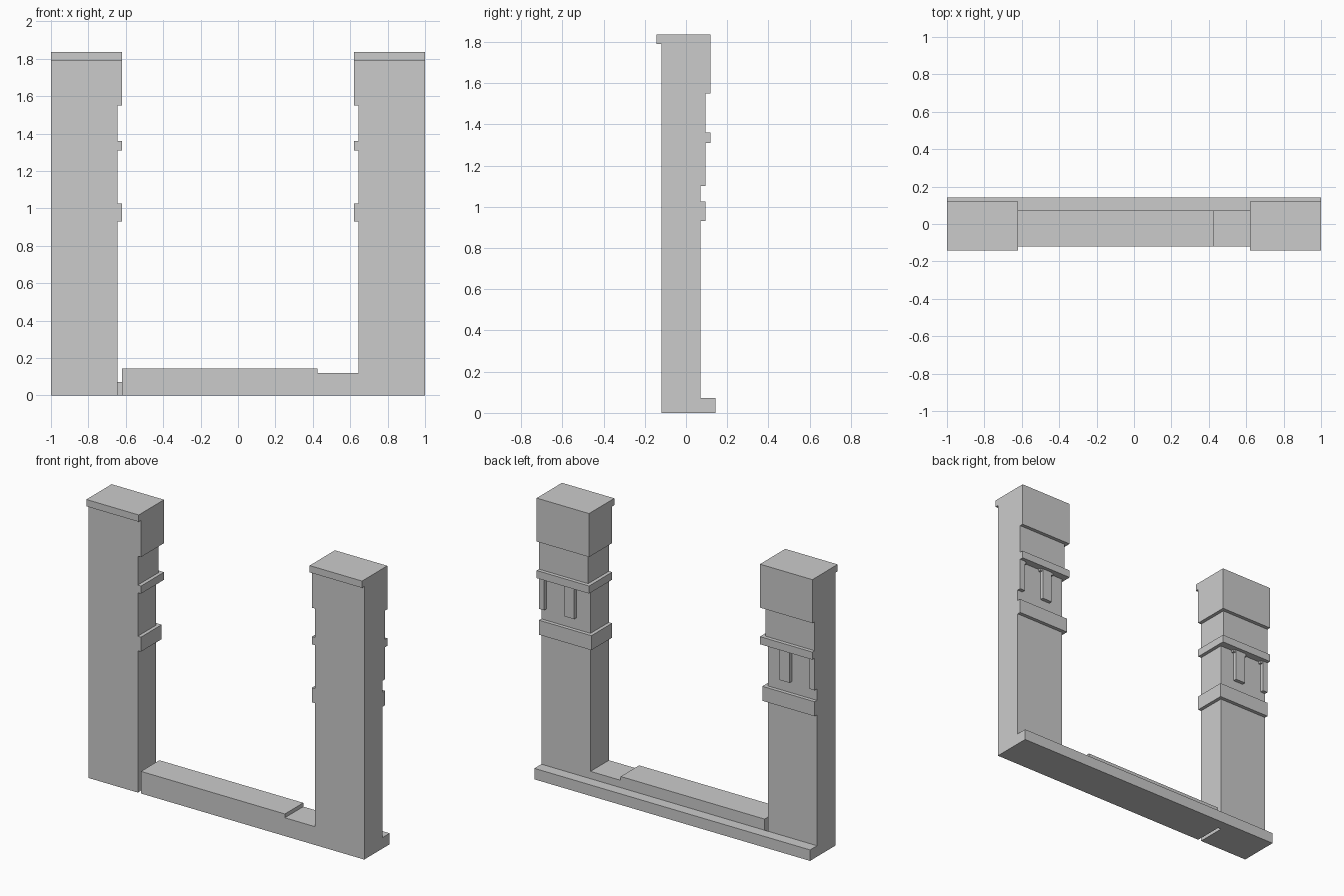
import bpy, bmesh

if "Cube" in bpy.data.objects:
    bpy.data.objects.remove(bpy.data.objects["Cube"])

INNER, LIP = 0.643, 0.62          # recessed and projecting inner faces of a tower
FRONT, CAP_FRONT = -0.12, -0.143
BACKS = (0.071, 0.095, 0.119)     # three depths of the back face


def finish(bm, name, mirror=False):
    bmesh.ops.remove_doubles(bm, verts=bm.verts, dist=1e-5)
    bmesh.ops.dissolve_degenerate(bm, edges=bm.edges, dist=1e-5)
    bmesh.ops.recalc_face_normals(bm, faces=bm.faces)
    me = bpy.data.meshes.new(name)
    bm.to_mesh(me)
    bm.free()
    ob = bpy.data.objects.new(name, me)
    bpy.context.collection.objects.link(ob)
    if mirror:
        ob.modifiers.new("Mirror", 'MIRROR').use_mirror_merge = False
    return ob


def extrude_profile(name, pts, y0, y1):
    """Closed x-z outline extruded along y."""
    bm = bmesh.new()
    face = bm.faces.new([bm.verts.new((x, y0, z)) for x, z in pts])
    ext = bmesh.ops.extrude_face_region(bm, geom=[face])["geom"]
    verts = [v for v in ext if isinstance(v, bmesh.types.BMVert)]
    bmesh.ops.translate(bm, verts=verts, vec=(0, y1 - y0, 0))
    return finish(bm, name)


def add_box(bm, x0, x1, y0, y1, z0, z1):
    vs = bmesh.ops.create_cube(bm, size=1)["verts"]
    for v in vs:
        v.co = (x1 if v.co.x > 0 else x0, y1 if v.co.y > 0 else y0,
                z1 if v.co.z > 0 else z0)


# Towers: stacked sections (bottom, top, inner x, front y, back y)
b0, b1, b2 = BACKS
sections = [
    (0.00, 0.93, INNER, FRONT, b0),      # shaft
    (0.93, 1.025, LIP, FRONT, b1),       # lower band
    (1.025, 1.31, INNER, FRONT, b0),     # recessed panel
    (1.31, 1.36, LIP, FRONT, b2),        # upper band
    (1.36, 1.55, INNER, FRONT, b1),      # neck
    (1.55, 1.79, LIP, FRONT, b2),        # head
    (1.79, 1.835, LIP, CAP_FRONT, b2),   # cap lip
]
bm = bmesh.new()
rings = []
for z0, z1, xi, yf, yb in sections:
    for z in (z0, z1):
        rings.append([bm.verts.new((x, y, z)) for x, y in
                      ((xi, yf), (1, yf), (1, yb), (xi, yb))])
for lo, hi in zip(rings, rings[1:]):
    for i in range(4):
        j = (i + 1) % 4
        bm.faces.new((lo[i], lo[j], hi[j], hi[i]))
bm.faces.new(rings[0])
bm.faces.new(rings[-1])
finish(bm, "towers", mirror=True)

# Hanging brackets on the back panels, each with a small wider head
bm = bmesh.new()
for x0, x1 in ((0.745, 0.817), (0.963, 1.0)):
    add_box(bm, x0, x1, b0 - 0.01, b1, 1.10, 1.31)
    add_box(bm, x0 - 0.015, min(x1 + 0.015, 1.0), b0 - 0.01, b1 - 0.005, 1.295, 1.31)
finish(bm, "brackets", mirror=True)

# Sill between the towers, lower at the right, with a slit at the left end
extrude_profile("sill", [(-LIP, 0), (INNER, 0), (INNER, 0.12), (0.424, 0.12),
                         (0.424, 0.145), (-LIP, 0.145)], FRONT, b0)

# Full-width plinth along the back
extrude_profile("plinth", [(-1, 0), (1, 0), (1, 0.072), (-1, 0.072)], b0, 0.143)
